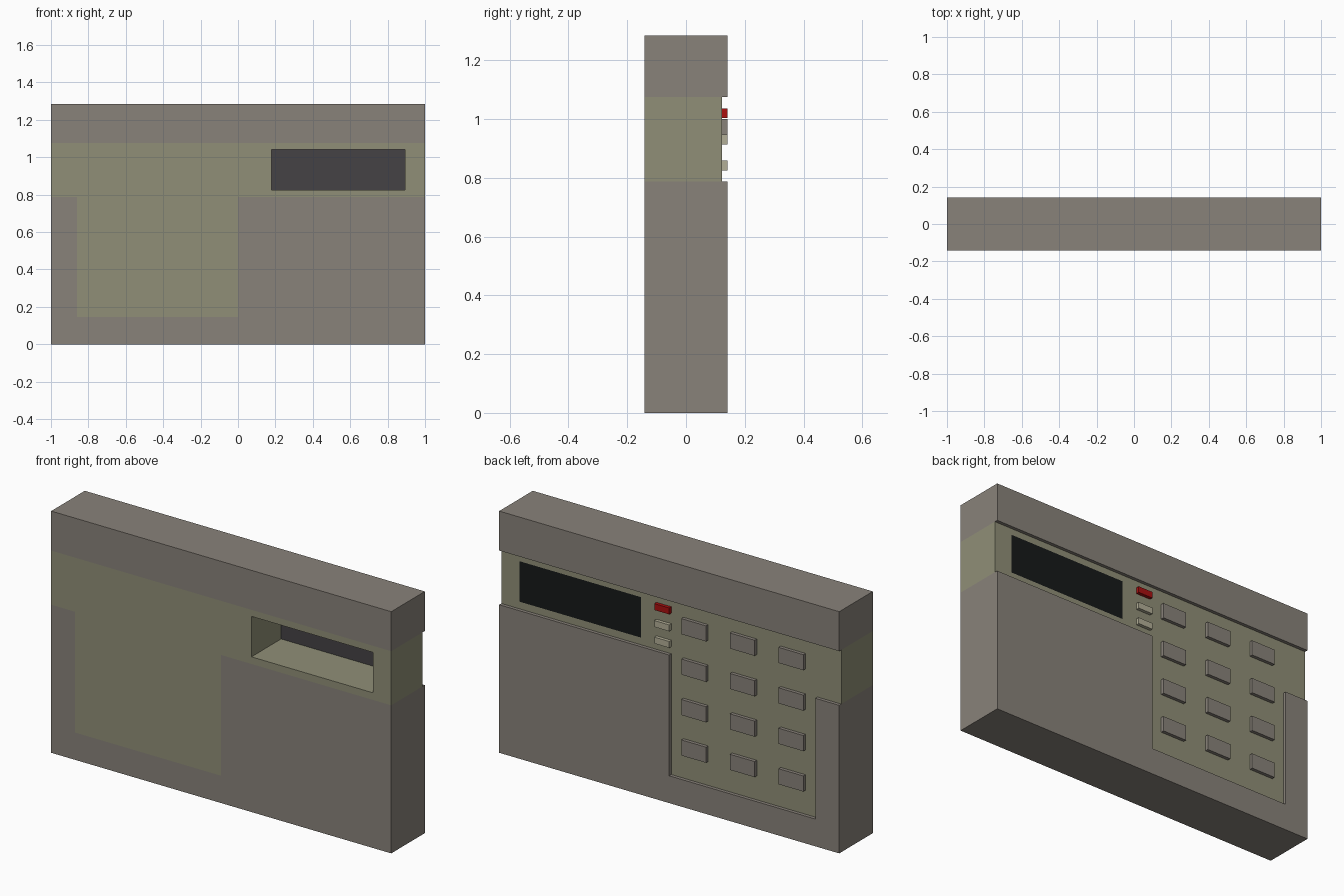
import bpy, bmesh

if "Cube" in bpy.data.objects:
    bpy.data.objects.remove(bpy.data.objects["Cube"])

FRONT, BACK, PANEL = -0.141, 0.141, 0.123   # y of rear shell, raised shell, recessed panel


def material(name, rgb):
    m = bpy.data.materials.new(name)
    m.diffuse_color = (*rgb, 1)
    m.use_nodes = True
    m.node_tree.nodes["Principled BSDF"].inputs["Base Color"].default_value = m.diffuse_color
    return m


GREY = material("warm_grey", (0.25, 0.225, 0.195))
OLIVE = material("olive", (0.28, 0.275, 0.185))
CREAM = material("cream", (0.45, 0.43, 0.31))
RED = material("red", (0.40, 0.005, 0.005))
BLACK = material("black", (0.008, 0.01, 0.01))
DARK = material("dark_screen", (0.06, 0.055, 0.06))


def prism(name, outline, y0, y1, mat=None):
    """Extrude an x-z outline from y0 to y1."""
    bm = bmesh.new()
    face = bm.faces.new([bm.verts.new((x, y0, z)) for x, z in outline])
    ext = bmesh.ops.extrude_face_region(bm, geom=[face])
    verts = [v for v in ext["geom"] if isinstance(v, bmesh.types.BMVert)]
    bmesh.ops.translate(bm, verts=verts, vec=(0, y1 - y0, 0))
    bmesh.ops.recalc_face_normals(bm, faces=bm.faces)
    me = bpy.data.meshes.new(name)
    bm.to_mesh(me)
    bm.free()
    ob = bpy.data.objects.new(name, me)
    bpy.context.collection.objects.link(ob)
    if mat:
        me.materials.append(mat)
    return ob


def block(name, x0, x1, z0, z1, y0, y1, mat=None):
    return prism(name, [(x0, z0), (x1, z0), (x1, z1), (x0, z1)], y0, y1, mat)


# Grey shell: top bar and lower part with a notch for the keypad
block("top_shell", -1, 1, 1.075, 1.285, FRONT, BACK, GREY)
prism("lower_shell", [(-1, 0), (1, 0), (1, 0.787), (0, 0.787), (0, 0.145),
                      (-0.86, 0.145), (-0.86, 0.787), (-1, 0.787)], FRONT, BACK, GREY)

# Olive panel: full-width band plus keypad area, with the display opening
panel = prism("panel", [(-1, 0.787), (-0.86, 0.787), (-0.86, 0.145), (0, 0.145),
                        (0, 0.787), (1, 0.787), (1, 1.075), (-1, 1.075)],
              FRONT, PANEL, OLIVE)
cutter = block("display_cutter", 0.178, 0.893, 0.825, 1.04, -0.3, 0.3, OLIVE)
cutter.hide_render = True
cutter.hide_viewport = True
cut = panel.modifiers.new("display_opening", "BOOLEAN")
cut.operation = "DIFFERENCE"
cut.solver = "EXACT"
cut.object = cutter

# Display: dark backing with black glass flush with the panel
block("display_backing", 0.178, 0.893, 0.825, 1.04, 0.108, 0.115, DARK)
block("display_glass", 0.178, 0.893, 0.825, 1.04, 0.115, PANEL, BLACK)

# Keypad: 4 rows of 3 keys
for row in range(4):
    for col in range(3):
        x = -0.0715 - col * 0.286
        z = 1.0 - row * 0.215
        block(f"key_{row}_{col}", x - 0.145, x, z - 0.083, z, PANEL, BACK, GREY)

# Function buttons beside the display
for name, z0, z1, mat in (("power_button", 1.003, 1.037, RED),
                          ("upper_button", 0.913, 0.947, CREAM),
                          ("lower_button", 0.825, 0.859, CREAM)):
    block(name, 0.0, 0.088, z0, z1, PANEL, BACK, mat)
